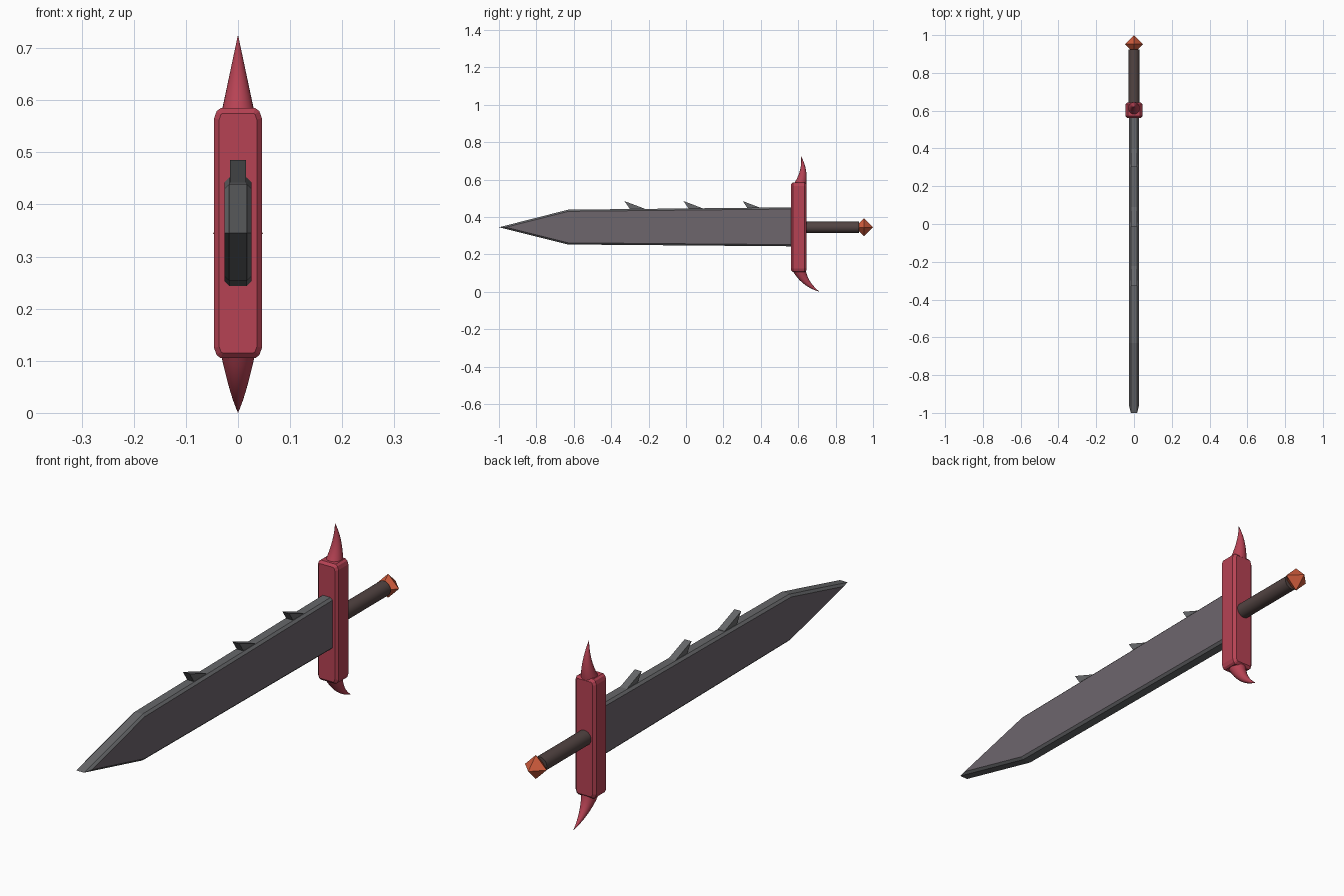
import bpy, bmesh, math
from mathutils import Vector

if "Cube" in bpy.data.objects:
    bpy.data.objects.remove(bpy.data.objects["Cube"])

def mat(name, c):
    m = bpy.data.materials.new(name)
    m.diffuse_color = (*c, 1)
    m.use_nodes = True
    m.node_tree.nodes["Principled BSDF"].inputs["Base Color"].default_value = m.diffuse_color
    return m

RED = mat("crimson", (0.47, 0.055, 0.088))
STEEL = mat("purple steel", (0.155, 0.132, 0.152))
EDGE = mat("grey edge", (0.135, 0.138, 0.145))
BROWN = mat("dark brown", (0.085, 0.058, 0.055))
ORANGE = mat("orange gem", (0.62, 0.105, 0.045))

def finish(name, bm, *mats):
    bmesh.ops.recalc_face_normals(bm, faces=bm.faces[:])
    me = bpy.data.meshes.new(name)
    bm.to_mesh(me)
    bm.free()
    ob = bpy.data.objects.new(name, me)
    bpy.context.collection.objects.link(ob)
    for m in mats:
        me.materials.append(m)
    return ob

def prism(points, direction, chamfer=0):
    """Extrude an outline along direction, chamfering both cap outlines."""
    bm = bmesh.new()
    d = Vector(direction)
    cap = bm.faces.new([bm.verts.new(p) for p in points])
    r = bmesh.ops.extrude_face_region(bm, geom=[cap], use_keep_orig=True)
    bmesh.ops.translate(bm, vec=d, verts=[v for v in r["geom"] if isinstance(v, bmesh.types.BMVert)])
    bmesh.ops.recalc_face_normals(bm, faces=bm.faces[:])
    if chamfer:
        n = d.normalized()
        edges = [e for e in bm.edges if abs((e.verts[0].co - e.verts[1].co).dot(n)) < 1e-5]
        bmesh.ops.bevel(bm, geom=edges, offset=chamfer, segments=1, affect='EDGES')
    return bm

# blade with chamfered rim; rim faces take the edge colour
outline = [(-1, .345), (-.63, .439), (.6, .452), (.6, .243), (-.63, .253)]
bm = prism([(-.026, y, z) for y, z in outline], (.052, 0, 0), .009)
bm.normal_update()
for f in bm.faces:
    f.material_index = 0 if abs(f.normal.x) > .95 else 1
finish("blade", bm, STEEL, EDGE)

# barbs along the top of the blade
for i in range(3):
    y = -.329 + i * .316
    pts = [(y, .485), (y + .037, .43), (y + .106, .43), (y + .106, .445)]
    finish(f"barb_{i + 1}", prism([(-.015, a, z) for a, z in pts], (.03, 0, 0)), EDGE)

# crossguard: rounded-corner bar with chamfered front and back
corner = [(.046, .22), (.041, .234), (.033, .24)]
half = corner + [(-x, z) for x, z in reversed(corner)]
pts = half + [(-x, -z) for x, z in half]
finish("crossguard", prism([(x, .562, .345 + z) for x, z in pts], (0, .082, 0), .01), RED)

# curved horns: tapered tube along a quadratic path in the yz plane
def horn(name, p0, p1, p2, r0, steps=10, sides=24):
    p0, p1, p2 = (Vector((0, *p)) for p in (p0, p1, p2))
    bm = bmesh.new()
    rings = []
    for s in range(steps):
        t = s / steps
        c = p0 * (1 - t) ** 2 + p1 * 2 * t * (1 - t) + p2 * t * t
        tan = ((p1 - p0) * (1 - t) + (p2 - p1) * t).normalized()
        side = tan.cross(Vector((1, 0, 0)))
        r = r0 * (1 - t)
        rings.append([bm.verts.new(c + Vector((1, 0, 0)) * r * math.cos(a) + side * r * math.sin(a))
                      for a in (2 * math.pi * k / sides for k in range(sides))])
    tip = bm.verts.new(p2)
    bm.faces.new(rings[0])
    for k in range(sides):
        j = (k + 1) % sides
        for a, b in zip(rings, rings[1:]):
            bm.faces.new((a[k], a[j], b[j], b[k]))
        bm.faces.new((rings[-1][k], rings[-1][j], tip))
    for f in bm.faces:
        f.smooth = len(f.verts) < 5
    finish(name, bm, RED)

horn("upper_horn", (.612, .575), (.638, .65), (.615, .726), .032)
horn("lower_horn", (.606, .118), (.635, .04), (.715, 0), .034)

# grip
bpy.ops.mesh.primitive_cylinder_add(vertices=24, radius=.03, depth=.325,
                                    location=(0, .7625, .345), rotation=(math.pi / 2, 0, 0))
grip = bpy.context.object
grip.name = "grip"
grip.data.materials.append(BROWN)
bpy.ops.object.shade_smooth_by_angle()

# octahedral pommel gem
bm = bmesh.new()
c, r = Vector((0, .952, .345)), .048
ring = [bm.verts.new(c + Vector((r * math.cos(a), 0, r * math.sin(a))))
        for a in (k * math.pi / 2 for k in range(4))]
for s in (-1, 1):
    apex = bm.verts.new(c + Vector((0, s * r, 0)))
    for k in range(4):
        bm.faces.new((ring[k], ring[(k + 1) % 4], apex))
finish("pommel", bm, ORANGE)
